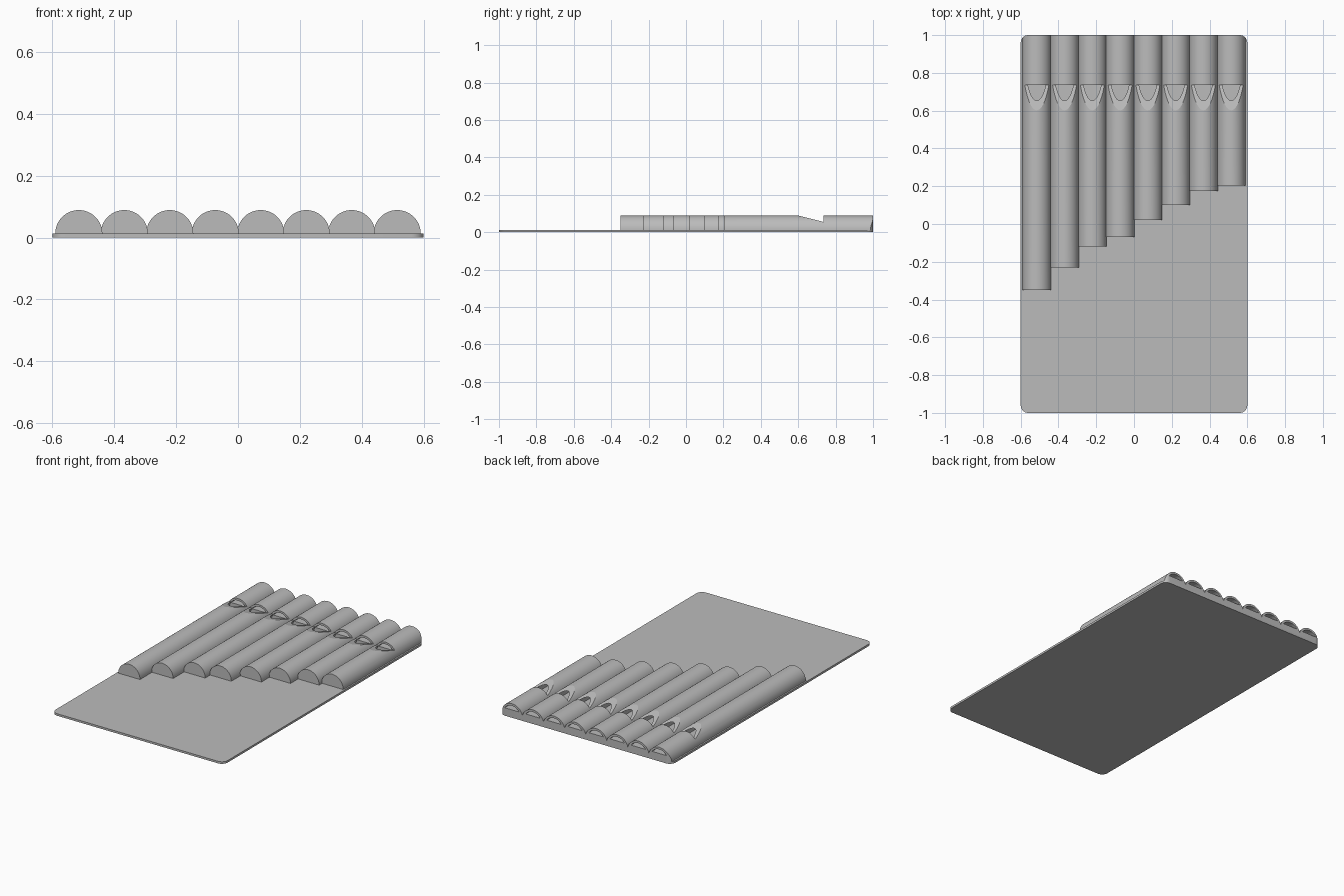
import bpy, bmesh, math

if "Cube" in bpy.data.objects:
    bpy.data.objects.remove(bpy.data.objects["Cube"])

gray = bpy.data.materials.new("light gray")
gray.diffuse_color = (0.5, 0.5, 0.5, 1)
gray.use_nodes = True
gray.node_tree.nodes["Principled BSDF"].inputs["Base Color"].default_value = gray.diffuse_color

PLATE_T = 0.013          # backing plate thickness, pipes rest on top of it
R_OUT, R_IN = 0.076, 0.063
PITCH = 0.147
MOUTH_Y = 0.735          # straight edge of the sound window


def prism(name, pts, vec):
    """Closed solid: polygon of 3D points extruded along vec."""
    bm = bmesh.new()
    face = bm.faces.new([bm.verts.new(p) for p in pts])
    ext = bmesh.ops.extrude_face_region(bm, geom=[face])
    bmesh.ops.translate(bm, vec=vec,
                        verts=[g for g in ext["geom"] if isinstance(g, bmesh.types.BMVert)])
    bmesh.ops.recalc_face_normals(bm, faces=bm.faces)
    mesh = bpy.data.meshes.new(name)
    bm.to_mesh(mesh)
    bm.free()
    mesh.materials.append(gray)
    ob = bpy.data.objects.new(name, mesh)
    bpy.context.collection.objects.link(ob)
    return ob


def arc(x, y, r, a0=0.0, n=32):
    """Arc over the top of a pipe, from angle a0 to its mirror image."""
    return [(x + r * math.cos(a), y, PLATE_T + r * math.sin(a))
            for a in (a0 + (math.pi - 2 * a0) * i / n for i in range(n + 1))]


def rounded_slab(name, z0, height, r=0.04, n=8):
    pts = []
    for k, (sx, sy) in enumerate([(1, 1), (-1, 1), (-1, -1), (1, -1)]):
        for i in range(n + 1):
            a = (k + i / n) * math.pi / 2
            pts.append((sx * (0.6 - r) + r * math.cos(a),
                        sy * (1 - r) + r * math.sin(a), z0))
    return prism(name, pts, (0, 0, height))


def activate(ob):
    bpy.ops.object.select_all(action='DESELECT')
    ob.select_set(True)
    bpy.context.view_layer.objects.active = ob


def boolean(ob, cutter, operation='DIFFERENCE'):
    activate(ob)
    mod = ob.modifiers.new("cut", 'BOOLEAN')
    mod.operation, mod.solver, mod.object = operation, 'EXACT', cutter
    bpy.ops.object.modifier_apply(modifier=mod.name)
    bpy.data.objects.remove(cutter)


# backing plate with rounded corners
plate = rounded_slab("backing_plate", 0, PLATE_T)
activate(plate)
bpy.ops.object.shade_smooth_by_angle(angle=math.radians(30))

# eight half-round pipes, long to short
front_ends = [-0.35, -0.23, -0.12, -0.07, 0.02, 0.10, 0.175, 0.205]
for i, y0 in enumerate(front_ends):
    x = (i - 3.5) * PITCH
    pipe = prism(f"pipe_{i + 1}", arc(x, y0, R_OUT), (0, 1 - y0, 0))

    # bore, closed at the front end and stopped by the mouth plug
    yb = y0 + 0.02
    bore_pts = arc(x, yb, R_IN) + [(x - R_IN, yb, -0.02), (x + R_IN, yb, -0.02)]
    boolean(pipe, prism("bore_cutter", bore_pts, (0, MOUTH_Y + 0.002 - yb, 0)))

    # blowing slot over the plug
    boolean(pipe, prism("slot_cutter",
                        arc(x, 0.70, R_IN - 0.0005, math.asin(0.037 / R_IN)), (0, 0.35, 0)))

    # sloped sound window
    xl = x - 0.1
    boolean(pipe, prism("window_cutter",
                        [(xl, 0.602, 0.089), (xl, MOUTH_Y, 0.055),
                         (xl, MOUTH_Y, 0.12), (xl, 0.602, 0.12)], (0.2, 0, 0)))

    # outer pipes follow the rounded plate corners
    if i in (0, 7):
        boolean(pipe, rounded_slab("corner_trim", -0.1, 0.4), 'INTERSECT')

    activate(pipe)
    bpy.ops.object.shade_smooth_by_angle(angle=math.radians(12))
